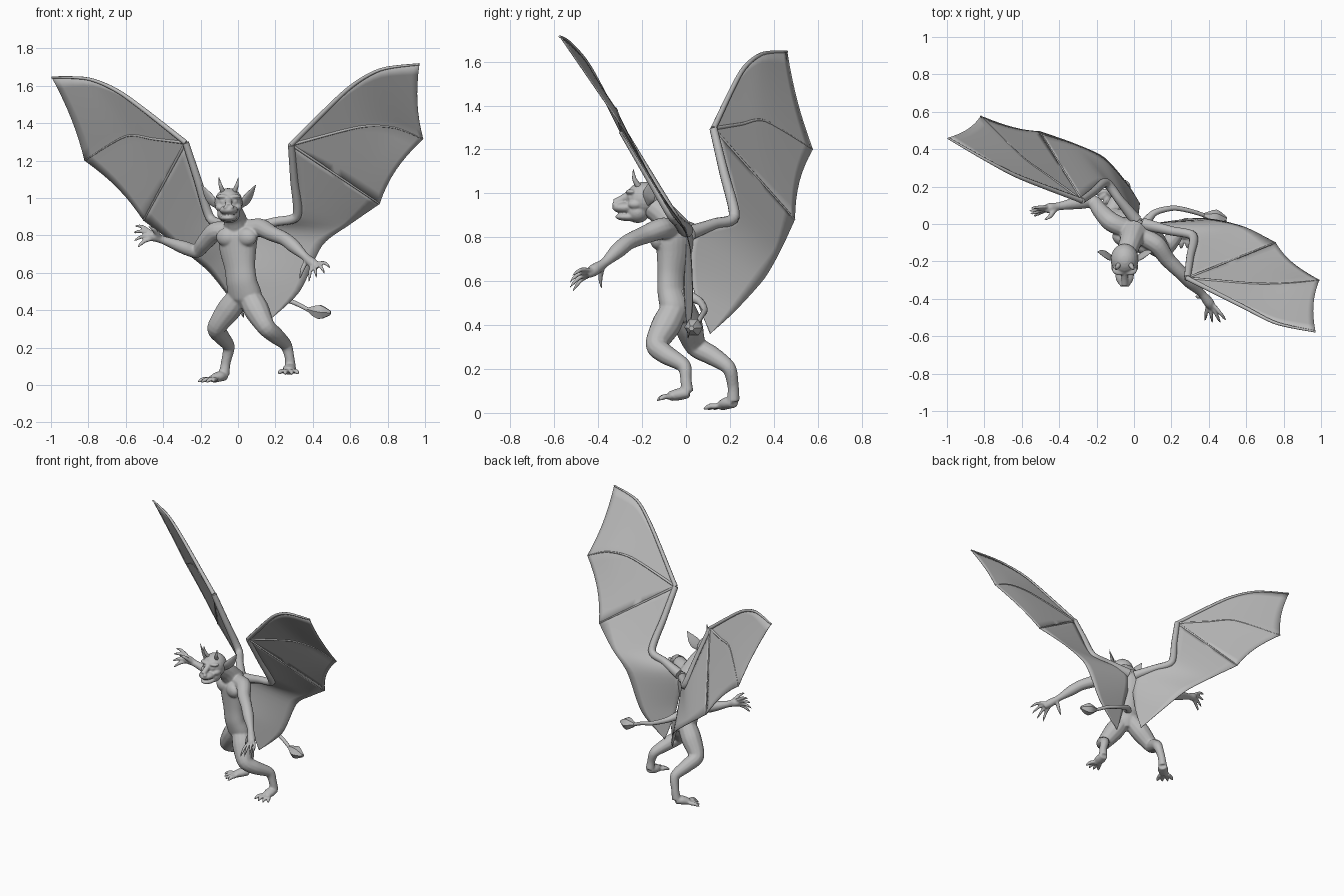
import bpy
import bmesh
import math
from mathutils import Vector, Matrix

old = bpy.data.objects.get("Cube")
if old:
    bpy.data.objects.remove(old)

skin = bpy.data.materials.new("grey_skin")
skin.use_nodes = True
skin.diffuse_color = (.5, .5, .5, 1)
skin.node_tree.nodes["Principled BSDF"].inputs["Base Color"].default_value = (.5, .5, .5, 1)


def sample(points, per_span=6):
    """Smooth path through points given as (x, y, z) or (x, y, z, radius)."""
    pts = [Vector(p) for p in points]
    pts = [pts[0]] + pts + [pts[-1]]
    path = []
    for a, b, c, d in zip(pts, pts[1:], pts[2:], pts[3:]):
        for step in range(per_span):
            t = step / per_span
            early = (c - a) * .4
            late = (d - b) * .4
            path.append(b * (2*t**3 - 3*t**2 + 1) + early * (t**3 - 2*t**2 + t)
                        + c * (3*t**2 - 2*t**3) + late * (t**3 - t**2))
    path.append(pts[-1])
    return path


def tube(bm, points, wide=1, ref=None, sides=12, per_span=6):
    """Sweep a round or flattened section whose radius follows the path."""
    path = sample(points, per_span)
    spine = [p.to_3d() for p in path]
    total = spine[-1] - spine[0]
    if ref is None:
        ref = min(Matrix.Identity(3), key=lambda axis: abs(axis.dot(total)))
    side = None
    rings = []
    for i, centre in enumerate(spine):
        tangent = (spine[min(i + 1, len(spine) - 1)] - spine[max(i - 1, 0)]).normalized()
        side = Vector(ref).cross(tangent) if side is None else side - tangent * side.dot(tangent)
        side.normalize()
        up = tangent.cross(side)
        radius = path[i][3]
        rings.append([bm.verts.new(centre + radius * (side * wide * math.cos(a) + up * math.sin(a)))
                      for a in (math.tau * k / sides for k in range(sides))])
    for low, high in zip(rings, rings[1:]):
        for k in range(sides):
            n = (k + 1) % sides
            bm.faces.new((low[k], low[n], high[n], high[k]))
    bm.faces.new(rings[0][::-1])
    bm.faces.new(rings[-1])


def ball(bm, centre, size, tilt=0):
    place = Matrix.Translation(centre) @ Matrix.Rotation(tilt, 4, 'Z') @ Matrix.Diagonal((*size, 1))
    bmesh.ops.create_uvsphere(bm, u_segments=20, v_segments=12, radius=1, matrix=place)


def digits(bm, base, forward, across, count, length, radius, droop):
    """Spread fingers or toes that end in bent claws."""
    base, forward, across = Vector(base), Vector(forward).normalized(), Vector(across).normalized()
    drop = Vector((0, 0, -droop))
    for i in range(count):
        k = 2 * i / (count - 1) - 1
        root = base + across * k * radius * 2
        aim = (forward + across * k * .5) * length * (1 - .15 * k * k)
        knuckle = root + aim * .5 - drop * .3
        tube(bm, [(*root, radius), (*knuckle, radius), (*(root + aim * .8 + drop * .3), radius * .8),
                  (*(root + aim + drop), radius * .25)], sides=8, per_span=3)


def finish(name, bm, fuse=0, thick=0):
    bmesh.ops.remove_doubles(bm, verts=bm.verts, dist=.0001)
    bmesh.ops.recalc_face_normals(bm, faces=bm.faces)
    mesh = bpy.data.meshes.new(name)
    bm.to_mesh(mesh)
    bm.free()
    mesh.materials.append(skin)
    obj = bpy.data.objects.new(name, mesh)
    bpy.context.collection.objects.link(obj)
    bpy.ops.object.select_all(action='DESELECT')
    obj.select_set(True)
    bpy.context.view_layer.objects.active = obj
    bpy.ops.object.shade_smooth_by_angle(angle=math.radians(50))
    if fuse:
        remesh = obj.modifiers.new("fuse", 'REMESH')
        remesh.mode = 'VOXEL'
        remesh.voxel_size = fuse
        remesh.use_smooth_shade = True
        soften = obj.modifiers.new("soften", 'SMOOTH')
        soften.factor = .5
        soften.iterations = 4
    if thick:
        shell = obj.modifiers.new("shell", 'SOLIDIFY')
        shell.thickness = thick
        shell.offset = 0
    return obj


# Torso, turned a little towards its right
FACING = Vector((-.45, -.89, 0))
turn = math.atan2(FACING.x, -FACING.y)
body = bmesh.new()
tube(body, [(.04, -.03, .41, .035), (.04, -.04, .47, .067), (.02, -.06, .55, .063), (.01, -.06, .63, .063),
            (0, -.05, .73, .076), (0, -.05, .81, .078), (0, -.06, .87, .04)], wide=1.4, ref=FACING, sides=24)
for spot in ((.045, -.12, .79), (-.06, -.08, .79)):
    ball(body, spot, (.06, .04, .05), turn)
tube(body, [(0, -.04, .82, .075), (-.02, -.1, .9, .06), (-.05, -.18, .96, .055)])

# Arms and hands
tube(body, [(.03, -.06, .83, .05), (.12, -.11, .84, .05), (.18, -.19, .81, .042), (.25, -.26, .78, .037),
            (.3, -.31, .74, .036), (.36, -.37, .685, .022), (.4, -.42, .65, .028), (.42, -.45, .63, .018)])
digits(body, (.41, -.435, .64), (.25, -.75, -.3), (.8, 0, .5), 4, .11, .0105, .02)
tube(body, [(.37, -.38, .67, .014), (.345, -.39, .62, .012), (.33, -.385, .565, .004)], sides=8)
tube(body, [(-.03, -.03, .82, .05), (-.12, .01, .82, .052), (-.18, .07, .76, .044), (-.22, .12, .715, .036),
            (-.29, .115, .735, .036), (-.4, .095, .775, .022), (-.45, .085, .795, .028), (-.48, .08, .8, .018)])
digits(body, (-.465, .085, .8), (-.95, -.25, .05), (-.1, .35, .9), 4, .1, .0105, .015)
tube(body, [(-.42, .08, .79, .014), (-.45, .04, .83, .012), (-.48, .02, .85, .004)], sides=8)

# Legs and feet
tube(body, [(.06, -.05, .48, .06), (.1, -.09, .4, .068), (.15, -.135, .31, .05), (.2, -.09, .265, .045),
            (.255, -.01, .215, .033), (.275, 0, .15, .026), (.28, .005, .095, .03)])
tube(body, [(.28, .015, .09, .022), (.275, -.03, .085, .028), (.27, -.075, .075, .022)], wide=1.3, ref=(0, 0, 1))
digits(body, (.27, -.07, .073), (0, -1, -.1), (1, 0, 0), 4, .065, .013, .012)
tube(body, [(.01, -.02, .48, .06), (-.05, .01, .4, .066), (-.115, .045, .305, .05), (-.09, .12, .26, .044),
            (-.05, .195, .205, .033), (-.065, .215, .12, .026), (-.075, .215, .055, .03)])
tube(body, [(-.07, .22, .045, .022), (-.1, .19, .045, .028), (-.135, .16, .032, .022)], wide=1.3, ref=(0, 0, 1))
digits(body, (-.135, .16, .03), (-.7, -.7, -.1), (.7, -.7, 0), 4, .07, .013, .01)
finish("body", body, fuse=.006)

# Head with muzzle, jaw, brow, cheeks and eyes
head = bmesh.new()
MID = -.05
ball(head, (MID, -.19, .975), (.075, .085, .078))
ball(head, (MID, -.275, .935), (.05, .062, .027))
ball(head, (MID, -.255, .893), (.046, .068, .02))
ball(head, (MID, -.22, .915), (.062, .055, .05))
tube(head, [(MID, -.25, 1, .018), (MID, -.29, .975, .018), (MID, -.325, .955, .02)])
for s in (-1, 1):
    ball(head, (MID + s * .035, -.252, 1.007), (.034, .022, .012), s * .3)
    ball(head, (MID + s * .046, -.23, .95), (.026, .035, .022))
    ball(head, (MID + s * .034, -.254, .982), (.014, .012, .01))
    ball(head, (MID + s * .016, -.325, .95), (.012, .012, .01))
finish("head", head, fuse=.005)

# Ears and horns
for s, label in ((1, "left"), (-1, "right")):
    ear = bmesh.new()
    tube(ear, [(MID + s * .06, -.18, .95, .012), (MID + s * .09, -.17, .985, .034),
               (MID + s * .115, -.16, 1.02, .028), (MID + s * .145, -.15, 1.07, .002)],
         wide=.3, ref=(s * .7, .7, 0))
    finish(label + "_ear", ear)
    horn = bmesh.new()
    tube(horn, [(MID + s * .03, -.215, 1.03, .014), (MID + s * .043, -.235, 1.065, .01),
                (MID + s * .052, -.24, 1.108, .002)], sides=10)
    finish(label + "_horn", horn)

# Tail with a pointed bud
tail = bmesh.new()
tube(tail, [(.05, -.01, .54, .03), (.11, .06, .51, .018), (.21, .085, .47, .014), (.3, .07, .44, .012),
            (.38, .045, .4, .011)])
finish("tail", tail)
bud = bmesh.new()
tube(bud, [(.37, .047, .405, .01), (.435, .035, .39, .043), (.495, .025, .385, .012)], sides=6, per_span=3)
finish("tail_bud", bud)


def panel(bm, first, second, steps=8, sag=0):
    """Ruled skin between two paths, its free edge drawn in by sag."""
    hub = first[0]
    rows = []
    for i in range(steps + 1):
        u = i / steps
        row = []
        for j, (a, b) in enumerate(zip(first, second)):
            pull = 1 - sag * 4 * u * (1 - u) * j / (len(first) - 1)
            row.append(bm.verts.new(hub + (a.lerp(b, u) - hub) * pull))
        rows.append(row)
    for low, high in zip(rows, rows[1:]):
        for j in range(len(low) - 1):
            bm.faces.new((low[j], low[j + 1], high[j + 1], high[j]))


def wing(label, root, elbow, wrist, lead, middle, lower, back, trail):
    bones = bmesh.new()
    tube(bones, [(*root, .034), (*Vector(root).lerp(Vector(elbow), .55), .025), (*elbow, .025),
                 (*Vector(elbow).lerp(Vector(wrist), .5), .021), (*wrist, .018)])
    ribs = [[wrist] + lead, [wrist] + middle, [wrist, Vector(wrist).lerp(Vector(lower), .5), lower]]
    for rib, radius in zip(ribs, (.014, .009, .008)):
        tube(bones, [(*p, radius * (1 - .2 * i)) for i, p in enumerate(rib)], sides=8)
    finish(label + "_wing_bones", bones)
    skin_sheet = bmesh.new()
    leading, mid, low = (sample(rib, 12 // (len(rib) - 1)) for rib in ribs)
    panel(skin_sheet, leading, mid, sag=.03)
    panel(skin_sheet, mid, low, sag=.05)
    panel(skin_sheet, sample([wrist, elbow, root, back, trail[-1]]), sample([lower] + trail))
    finish(label + "_wing_membrane", skin_sheet, thick=.004)


# Wings
wing("left", (.05, 0, .83), (.315, -.065, .905), (.285, -.29, 1.285),
     [(.58, -.44, 1.575), (.76, -.53, 1.685), (.97, -.575, 1.715)],
     [(.65, -.32, 1.38), (.84, -.315, 1.375), (.99, -.3, 1.315)],
     (.757, -.1, .968), (.08, -.01, .58),
     [(.6, -.02, .86), (.45, .02, .745), (.33, .03, .5), (.16, .01, .34)])
wing("right", (.01, .02, .82), (-.15, .22, .895), (-.28, .125, 1.295),
     [(-.61, .25, 1.55), (-.795, .345, 1.635), (-.995, .46, 1.645)],
     [(-.45, .25, 1.315), (-.6, .36, 1.33), (-.82, .577, 1.2)],
     (-.505, .495, .88), (.02, .03, .58),
     [(-.32, .43, .74), (-.16, .355, .61), (-.04, .22, .46), (.03, .11, .36)])
